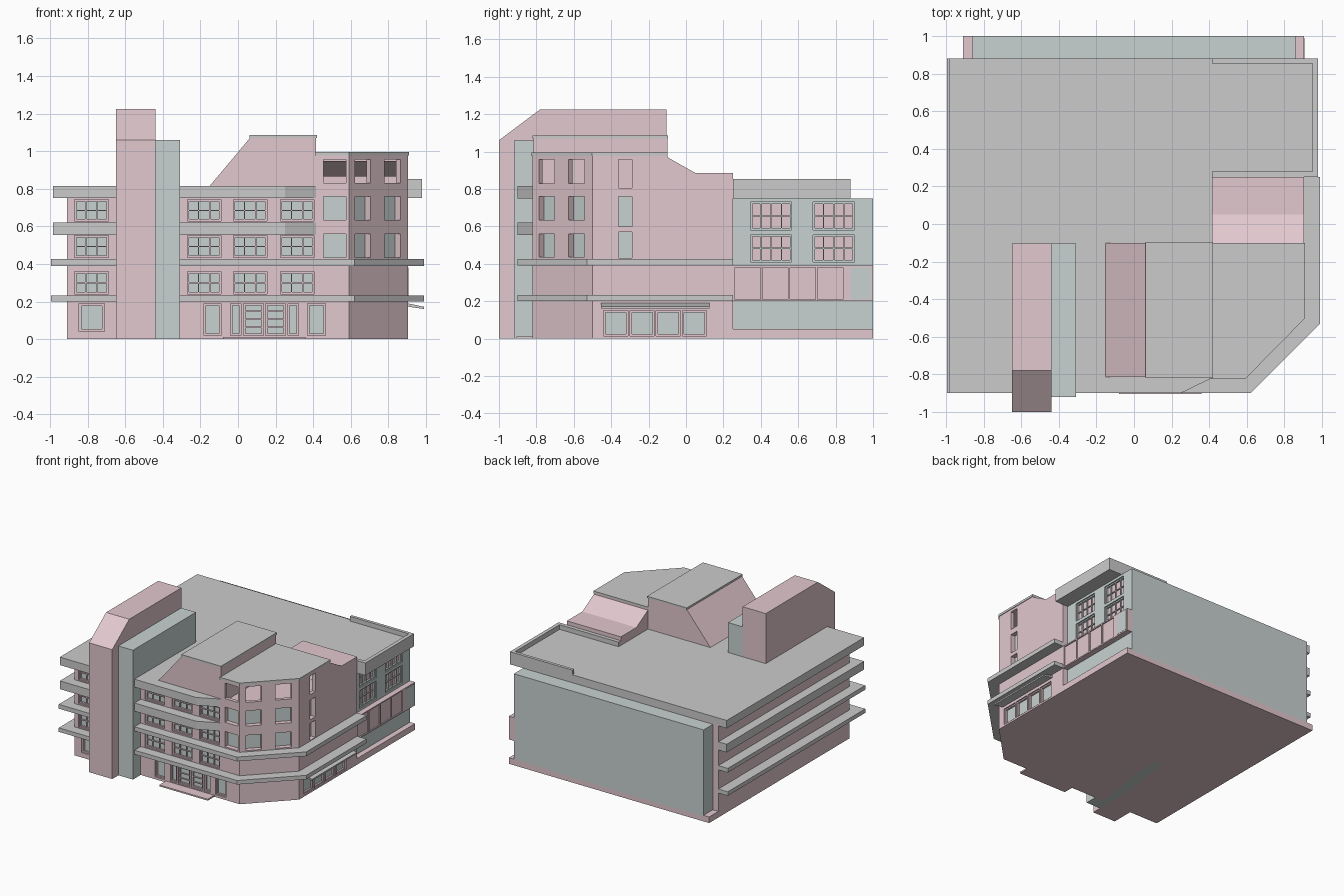
import bpy, bmesh
from mathutils import Vector as V

if "Cube" in bpy.data.objects:
    bpy.data.objects.remove(bpy.data.objects["Cube"])


def material(name, rgb):
    m = bpy.data.materials.new(name)
    m.diffuse_color = (*rgb, 1)
    m.use_nodes = True
    m.node_tree.nodes["Principled BSDF"].inputs["Base Color"].default_value = m.diffuse_color
    return m


PINK = material("pink_render", (0.76, 0.58, 0.62))
GREEN = material("grey_green", (0.58, 0.65, 0.64))


def finish(bm, name, mat=None):
    bmesh.ops.recalc_face_normals(bm, faces=bm.faces)
    me = bpy.data.meshes.new(name)
    bm.to_mesh(me)
    bm.free()
    ob = bpy.data.objects.new(name, me)
    bpy.context.collection.objects.link(ob)
    if mat:
        me.materials.append(mat)
    return ob


def prism(name, pts, a, b, axis="z", mat=None):
    """Extrude a 2D profile from a to b along an axis."""
    place = {"z": lambda p, t: (p[0], p[1], t),
             "y": lambda p, t: (p[0], t, p[1]),
             "x": lambda p, t: (t, p[0], p[1])}[axis]
    bm = bmesh.new()
    f = bm.faces.new([bm.verts.new(place(p, a)) for p in pts])
    r = bmesh.ops.extrude_face_region(bm, geom=[f])
    off = V(place((0, 0), b - a))
    bmesh.ops.translate(bm, vec=off, verts=[v for v in r["geom"] if isinstance(v, bmesh.types.BMVert)])
    return finish(bm, name, mat)


def box(name, x0, x1, y0, y1, z0, z1, mat=None):
    return prism(name, [(x0, y0), (x1, y0), (x1, y1), (x0, y1)], z0, z1, "z", mat)


def cut(ob, cutter):
    cutter.hide_render = True
    m = ob.modifiers.new("cut", "BOOLEAN")
    m.operation, m.solver, m.object = "DIFFERENCE", "EXACT", cutter
    bpy.context.view_layer.objects.active = ob
    bpy.ops.object.modifier_apply(modifier=m.name)
    bpy.data.objects.remove(cutter)


class Facade:
    """Collects pockets, panes and frames for openings on one wall plane."""

    def __init__(self, name, origin, along, out):
        self.name, self.o, self.u, self.n = name, V(origin), V(along).normalized(), V(out).normalized()
        self.holes, self.panes, self.bars = bmesh.new(), bmesh.new(), bmesh.new()

    def block(self, bm, u0, u1, d0, d1, z0, z1):
        v = [bm.verts.new(self.o + self.u * u + self.n * d + V((0, 0, z)))
             for z in (z0, z1) for u, d in ((u0, d0), (u1, d0), (u1, d1), (u0, d1))]
        for f in ((0, 1, 2, 3), (4, 5, 6, 7), (0, 1, 5, 4), (1, 2, 6, 5), (2, 3, 7, 6), (3, 0, 4, 7)):
            bm.faces.new([v[i] for i in f])

    def window(self, u0, u1, z0, z1, cols=1, rows=1, depth=0.03, pane=True, frame=0.01):
        self.block(self.holes, u0, u1, -depth, 0.02, z0, z1)
        if pane:
            self.block(self.panes, u0, u1, -depth, -depth + 0.006, z0, z1)
        if not frame:
            return
        d0, d1, h = -depth, -depth + 0.02, frame
        for a, b in ((u0, u0 + h), (u1 - h, u1)):
            self.block(self.bars, a, b, d0, d1, z0, z1)
        for a, b in ((z0, z0 + h), (z1 - h, z1)):
            self.block(self.bars, u0 + h, u1 - h, d0, d1, a, b)
        for i in range(1, cols):
            c = u0 + (u1 - u0) * i / cols
            self.block(self.bars, c - h / 3, c + h / 3, d0, d1 - 0.004, z0 + h, z1 - h)
        for i in range(1, rows):
            c = z0 + (z1 - z0) * i / rows
            self.block(self.bars, u0 + h, u1 - h, d0, d1 - 0.005, c - h / 3, c + h / 3)

    def build(self, hosts, pane_mat, bar_mat):
        holes = finish(self.holes, self.name + "_holes")
        for h in hosts:
            c = holes.copy()
            bpy.context.collection.objects.link(c)
            cut(h, c)
        bpy.data.objects.remove(holes)
        for bm, part, mat in ((self.panes, "_panes", pane_mat), (self.bars, "_frames", bar_mat)):
            if bm.verts:
                finish(bm, self.name + part, mat)
            else:
                bm.free()


# Main walls
lower = prism("lower_walls", [(-.91, -.82), (.59, -.82), (.905, -.5), (.905, .25), (-.7, .25),
                              (-.7, .88), (-.91, .88)], 0, .40, "z", PINK)
upper = prism("upper_walls", [(-.91, -.82), (.415, -.82), (.415, .26), (-.7, .26),
                              (-.7, .88), (-.91, .88)], .40, .76, "z", PINK)
rear = box("rear_block", -.86, .86, .25, 1, .04, .75, GREEN)
box("rear_plinth", -.91, .905, .25, 1, 0, .05, PINK)
bay = box("rear_bay", .85, .905, .25, 1, .2, .39, PINK)
box("bay_end_panel", .85, .907, .88, .99, .21, .38, GREEN)

# Corner tower with hollow top storey
tower = prism("corner_tower", [(.415, -.82), (.59, -.82), (.905, -.5), (.905, .25), (.415, .25)],
              .40, .98, "z", PINK)
cut(tower, prism("slope_cut", [(-.1, 1.1), (-.1, .97), (.05, .885), (.3, .885), (.3, 1.1)], .3, 1, "x"))
cut(tower, prism("room_cut", [(.445, -.79), (.578, -.79), (.875, -.487), (.875, -.13), (.445, -.13)], .80, .962))
cut(tower, prism("loft_cut", [(-.4, .801), (-.4, .945), (-.11, .945), (.05, .865), (.22, .865), (.22, .801)],
                 .446, .874, "x"))
prism("tower_roof", [(.41, -.825), (.592, -.825), (.91, -.502), (.91, -.1), (.41, -.1)], .977, .995)

# Front windows and entrance
front = Facade("front", (0, -.82, 0), (1, 0, 0), (0, -1, 0))
for z0, z1 in ((.24, .36), (.435, .55), (.628, .742)):
    for c in (-.78, -.18, .065, .315):
        front.window(c - .09, c + .09, z0, z1, 3, 2)
front.window(-.845, -.71, .04, .19, frame=.013)
for a, b, rows in ((-.18, -.09, 1), (-.04, .015, 1), (.03, .135, 4), (.147, .252, 4), (.265, .322, 1), (.37, .465, 1)):
    front.window(a, b, .02, .19, 1, rows)
LEVELS = ((.435, .56), (.635, .76))
for z0, z1 in LEVELS:
    front.window(.455, .575, z0, z1, depth=.045, frame=0)
front.window(.455, .575, .83, .957, depth=.06, pane=False, frame=0)
front.build([lower, upper, tower], GREEN, PINK)

# Chamfered corner openings
corner = Facade("corner", (.59, -.82, 0), (.315, .32, 0), (.32, -.315, 0))
for a, b in ((.046, .164), (.27, .39)):
    for z0, z1 in LEVELS:
        corner.window(a, b, z0, z1, depth=.045, frame=0)
    corner.window(a, b, .83, .957, depth=.07, pane=False, frame=0)
corner.build([tower], GREEN, PINK)

# Right side: slot windows and shopfront
side = Facade("side", (.905, 0, 0), (0, 1, 0), (1, 0, 0))
for z0, z1 in ((.43, .57), (.6, .76)):
    side.window(-.36, -.29, z0, z1, depth=.045, frame=0)
side.window(-.36, -.29, .805, .957, depth=.06, pane=False, frame=0)
for i in range(4):
    side.window(-.44 + i * .14, -.31 + i * .14, .015, .15)
side.build([lower, tower], GREEN, PINK)
prism("shop_canopy", [(.89, .175), (.99, .16), (.99, .172), (.89, .193)], -.455, .125, "y")

# Rear right windows and bay glazing
back = Facade("rear_side", (.86, 0, 0), (0, 1, 0), (1, 0, 0))
for y in (.345, .68):
    for z0, z1 in ((.41, .555), (.58, .73)):
        back.window(y, y + .22, z0, z1, 4, 2)
back.build([rear], PINK, GREEN)
glaze = Facade("bay", (.905, 0, 0), (0, 1, 0), (1, 0, 0))
for i in range(4):
    glaze.window(.263 + i * .147, .399 + i * .147, .21, .38, depth=.015, frame=0)
glaze.build([bay], PINK, PINK)

# Wraparound ledges and balconies
for i, (z0, z1) in enumerate(((.2, .233), (.39, .425))):
    prism(f"wrap_ledge_{i}", [(-.995, -.9), (.62, -.9), (.99, -.53), (.99, .25), (.82, .25), (.82, -.4),
                              (.5, -.72), (-.8, -.72), (-.8, .88), (-.995, .88)], z0, z1)
prism("upper_ledge", [(-.985, -.9), (.25, -.9), (.415, -.82), (.415, -.76), (-.8, -.76), (-.8, .88), (-.985, .88)],
      .553, .62)

# Roof slab with rear parapet
prism("roof_slab", [(-.985, -.9), (.25, -.9), (.415, -.82), (.415, .25), (.98, .25), (.98, .88), (-.985, .88)],
      .75, .815)
prism("roof_parapet", [(.415, .25), (.98, .25), (.98, .88), (.415, .88), (.415, .855), (.95, .855), (.95, .28),
                       (.415, .28)], .81, .853)

# Rooftop penthouse
prism("penthouse", [(-.155, .81), (.065, 1.072), (.415, 1.072), (.415, .81)], -.815, -.1, "y", PINK)
box("penthouse_cap", .06, .42, -.82, -.095, 1.07, 1.085)

# Vertical fins and entrance step
prism("tall_fin", [(-1, 0), (-1, 1.06), (-.78, 1.225), (-.105, 1.225), (-.105, 0)], -.65, -.44, "x", PINK)
box("short_fin", -.44, -.308, -.92, -.105, 0, 1.06, GREEN)
box("entrance_step", -.08, .36, -.905, -.81, 0, .012, PINK)
